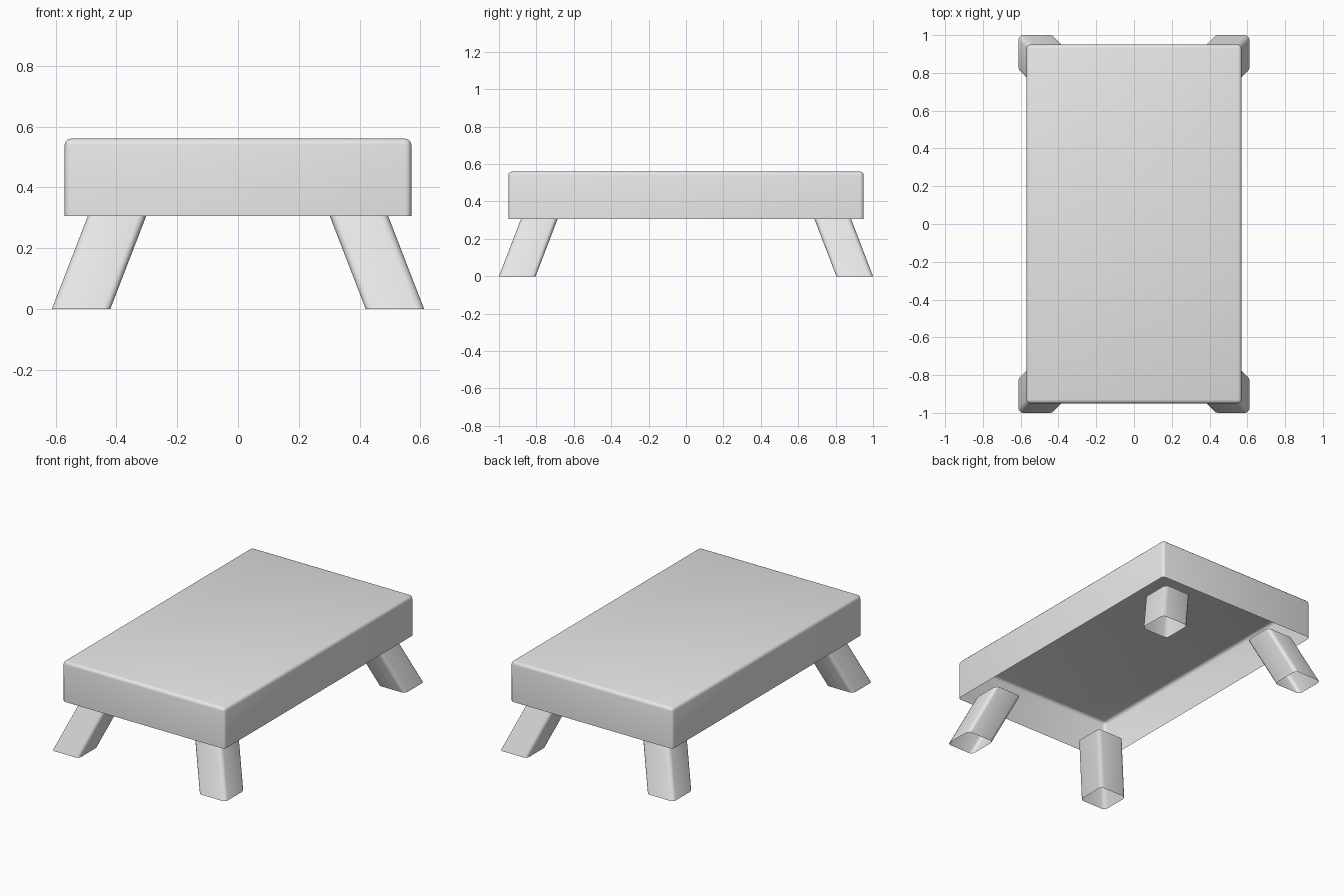
import bpy
import bmesh

cube = bpy.data.objects.get("Cube")
if cube:
    bpy.data.objects.remove(cube, do_unlink=True)

grey = bpy.data.materials.new("plain grey")
grey.use_nodes = True
grey.diffuse_color = (0.8, 0.8, 0.8, 1)
grey.node_tree.nodes["Principled BSDF"].inputs["Base Color"].default_value = (0.8, 0.8, 0.8, 1)

RIM, TOP = 0.305, 0.56


def rounded_shell(name, size, bottom, radius, open_top, lean=(0, 0), centre=(0, 0)):
    """Thin rounded box, open below; it leans inwards by `lean` over its height."""
    bm = bmesh.new()
    bmesh.ops.create_cube(bm, size=1)
    bmesh.ops.scale(bm, vec=size, verts=bm.verts)
    half = size[2] / 2

    def at_level(edge, z):
        return all(abs(v.co.z - z) < 1e-4 for v in edge.verts)

    edges = [e for e in bm.edges if not at_level(e, -half)
             and not (open_top and at_level(e, half))]
    bmesh.ops.bevel(bm, geom=edges, offset=radius, segments=3, profile=0.5, affect='EDGES')
    gone = [f for f in bm.faces if f.normal.z < -0.9 or (open_top and f.normal.z > 0.9)]
    bmesh.ops.delete(bm, geom=gone, context='FACES')
    for v in bm.verts:
        t = (v.co.z + half) / size[2]
        v.co.x += centre[0] + lean[0] * t
        v.co.y += centre[1] + lean[1] * t
        v.co.z += half + bottom
    for f in bm.faces:
        f.smooth = True
    mesh = bpy.data.meshes.new(name)
    bm.to_mesh(mesh)
    bm.free()
    mesh.materials.append(grey)
    obj = bpy.data.objects.new(name, mesh)
    bpy.context.collection.objects.link(obj)
    return obj


# Hollow table top
rounded_shell("table_top", (1.14, 1.9, TOP - RIM), RIM, 0.02, False)

# Four splayed tube legs
for sx, side in ((1, "left"), (-1, "right")):
    for sy, end in ((-1, "front"), (1, "back")):
        rounded_shell(f"{end}_{side}_leg", (0.192, 0.196, RIM), 0, 0.025, True,
                      lean=(-0.118 * sx, -0.117 * sy), centre=(0.516 * sx, 0.902 * sy))
